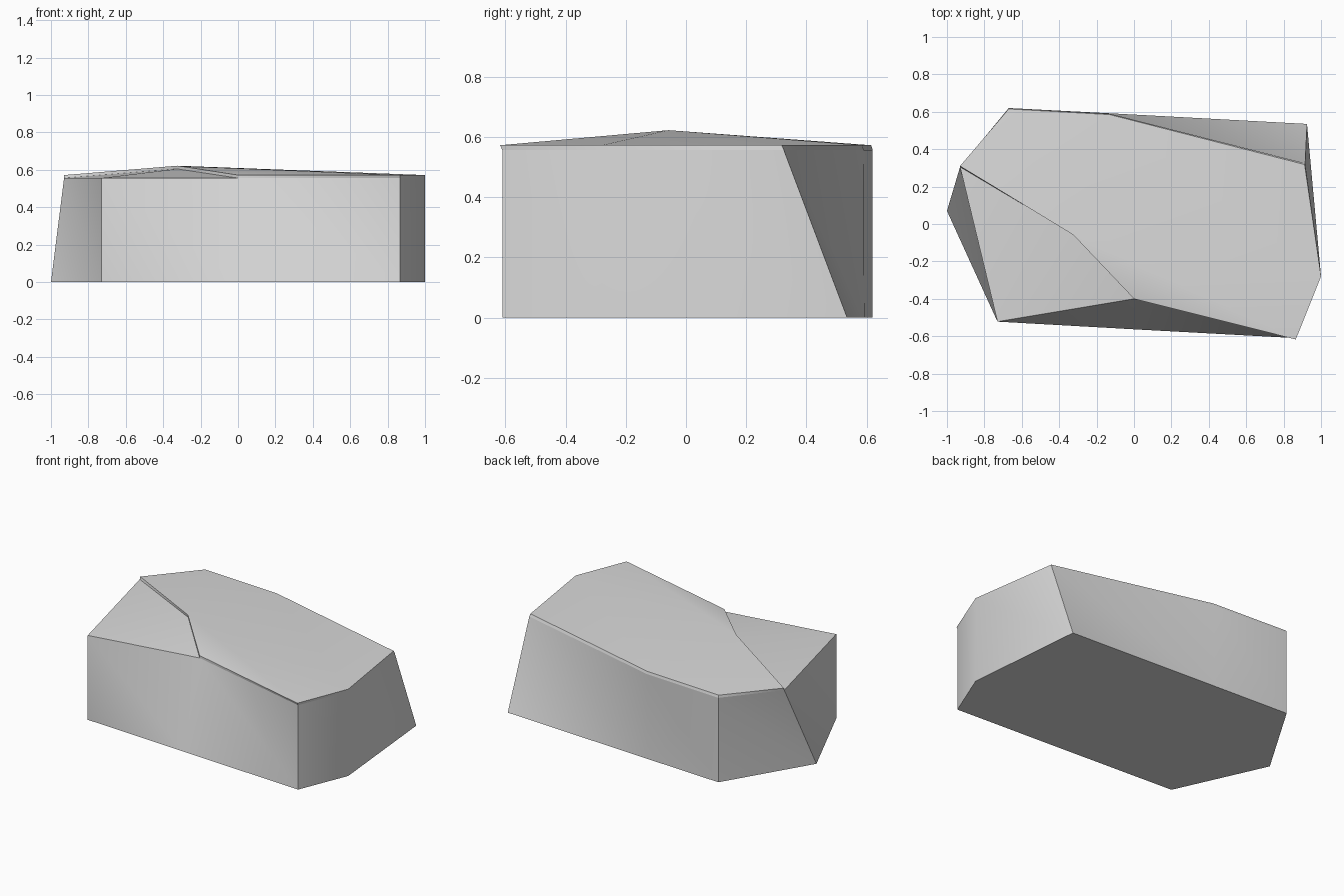
import bpy
import bmesh

cube = bpy.data.objects.get("Cube")
if cube:
    bpy.data.objects.remove(cube, do_unlink=True)

GREY = 0.7
stone = bpy.data.materials.new("stone_grey")
stone.use_nodes = True
stone.diffuse_color = (GREY, GREY, GREY, 1)
stone.node_tree.nodes["Principled BSDF"].inputs["Base Color"].default_value = stone.diffuse_color

RIM = 0.556   # top edge of the base
LIP = 0.572   # top edge of the slab


def at_height(outline, z):
    return [(x, y, z) for x, y in outline]


def make_rock(name, lower, upper, caps, peak=None, floor=False):
    """Triangulated walls between two loops, with cap triangles on the upper one."""
    bm = bmesh.new()
    low = [bm.verts.new(p) for p in lower]
    top = [bm.verts.new(p) for p in upper]
    n = len(low)
    for i in range(n):
        j = (i + 1) % n
        bm.faces.new((low[i], low[j], top[i]))
        bm.faces.new((low[j], top[j], top[i]))
    if peak:
        top.append(bm.verts.new(peak))
    for cap in caps:
        bm.faces.new([top[i] for i in cap])
    if floor:
        bm.faces.new(low[::-1])
    mesh = bpy.data.meshes.new(name)
    bm.to_mesh(mesh)
    bm.free()
    mesh.materials.append(stone)
    obj = bpy.data.objects.new(name, mesh)
    bpy.context.collection.objects.link(obj)
    bpy.ops.object.select_all(action='DESELECT')
    obj.select_set(True)
    bpy.context.view_layer.objects.active = obj
    bpy.ops.object.shade_smooth_by_angle()


# Base: one front corner first, then counter-clockwise; only its bare ledge is capped
foot = [(-0.73, -0.522), (0, -0.563), (0.865, -0.61), (1, -0.28),
        (0.925, 0.535), (-0.13, 0.592), (-0.67, 0.62), (-1, 0.07)]
rim = [(-0.73, -0.522), (0, -0.4), (0.865, -0.61), (1, -0.28),
       (0.915, 0.325), (-0.13, 0.59), (-0.67, 0.62), (-0.93, 0.305)]
low_peak = (-0.325, -0.055, 0.605)
make_rock("rock_base", at_height(foot, 0), at_height(rim, RIM),
          [(0, 1, 8), (7, 0, 8)], peak=low_peak, floor=True)

# Thin slab closing the rest of the base, ending in its peak
slab_edge = [(0, -0.4), (0.865, -0.617), (1, -0.28), (0.912, 0.318),
             (-0.13, 0.585), (-0.67, 0.615), (-0.93, 0.31)]
make_rock("top_slab",
          at_height(rim[1:], RIM) + [low_peak],
          at_height(slab_edge, LIP) + [(-0.325, -0.058, 0.622)],
          [(0, 1, 7), (1, 2, 7), (2, 4, 7), (2, 3, 4), (4, 5, 7), (5, 6, 7)])
